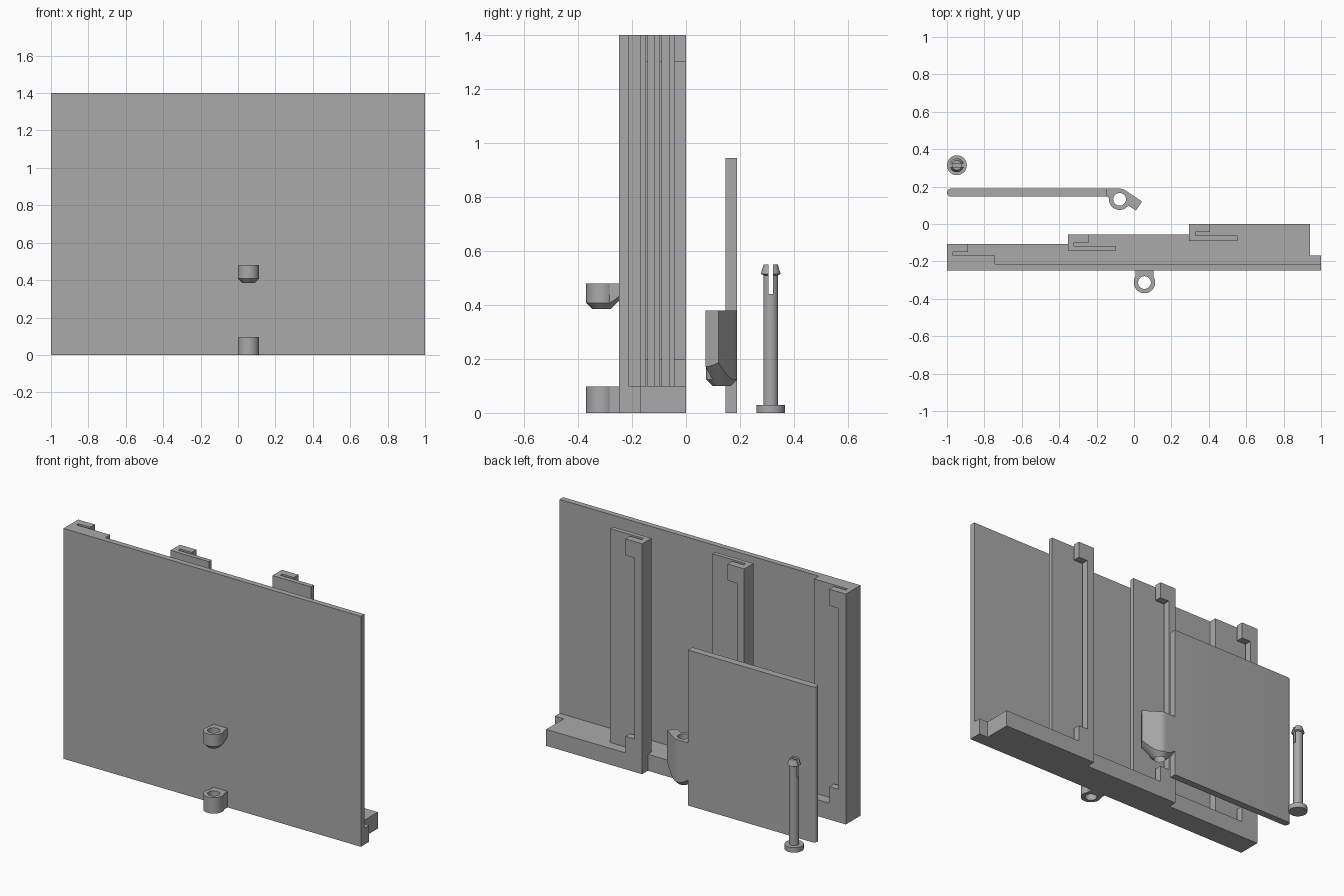
import bpy, bmesh
from math import sin, cos, pi, atan2, hypot
from mathutils import Vector

cube = bpy.data.objects.get("Cube")
if cube:
    bpy.data.objects.remove(cube, do_unlink=True)

grey = bpy.data.materials.new("plain_grey")
grey.use_nodes = True
grey.diffuse_color = (0.4, 0.4, 0.4, 1)
grey.node_tree.nodes["Principled BSDF"].inputs["Base Color"].default_value = (0.4, 0.4, 0.4, 1)


def finish(bm, name, smooth=False):
    """Turn a bmesh into a named, coloured object."""
    bmesh.ops.recalc_face_normals(bm, faces=bm.faces)
    mesh = bpy.data.meshes.new(name)
    bm.to_mesh(mesh)
    bm.free()
    mesh.materials.append(grey)
    ob = bpy.data.objects.new(name, mesh)
    bpy.context.collection.objects.link(ob)
    bpy.ops.object.select_all(action="DESELECT")
    ob.select_set(True)
    bpy.context.view_layer.objects.active = ob
    if smooth:
        bpy.ops.object.shade_smooth_by_angle(angle=0.5)
    return ob


def prism(bm, outline, z0, z1):
    """Extrude a plan outline between two heights."""
    low = [bm.verts.new((x, y, z0)) for x, y in outline]
    high = [bm.verts.new((x, y, z1)) for x, y in outline]
    bm.faces.new(low)
    bm.faces.new(high)
    for i in range(len(low)):
        j = (i + 1) % len(low)
        bm.faces.new((low[i], low[j], high[j], high[i]))


def rect(x0, x1, y0, y1):
    return [(x0, y0), (x1, y0), (x1, y1), (x0, y1)]


def knuckle(name, centre, arms, z0, z1, tapered):
    """Hinge eye with straight arms; a tapered one has a conical underside."""
    radius, bore = 0.057, 0.034
    points, spans = [], []
    for arm in arms:
        corners = [Vector(c) for c in arm]
        for p, q in zip(corners, corners[1:]):
            points += [p.lerp(q, i / 6) for i in range(6)]
        points.append(corners[-1])
        spans.append([atan2(c.y, c.x) for c in (corners[0], corners[-1])])
    for k in range(48):
        a = -pi + k * pi / 24
        if not any(lo - 0.03 < a < hi + 0.03 for lo, hi in spans):
            points.append(Vector((radius * cos(a), radius * sin(a))))
    points.sort(key=lambda p: atan2(p.y, p.x))
    bm = bmesh.new()
    rings = []
    for p in points:
        d = hypot(p.x, p.y)
        inner = p * (bore / d)
        lift = max(0, d - bore) if tapered else 0
        section = ((inner, z0), (p, z0 + lift), (p, z1), (inner, z1))
        rings.append([bm.verts.new((centre[0] + v.x, centre[1] + v.y, z)) for v, z in section])
    for i, ring in enumerate(rings):
        after = rings[(i + 1) % len(rings)]
        for k in range(4):
            m = (k + 1) % 4
            bm.faces.new((ring[k], after[k], after[m], ring[m]))
    return finish(bm, name, True)


# Front panel
FRONT, BACK = -0.248, -0.214
bm = bmesh.new()
prism(bm, rect(-1, 1, FRONT, BACK), 0, 1.4)
finish(bm, "front_panel")

# Stepped base behind the panel
bm = bmesh.new()
prism(bm, [(-1, BACK), (1, BACK), (1, -0.168), (0.94, -0.168), (0.94, 0), (0.295, 0),
           (0.295, -0.055), (-0.353, -0.055), (-0.353, -0.107), (-1, -0.107)], 0, 0.1)
finish(bm, "stepped_base")


# Slotted uprights, with wider lips at the top and bottom
def upright(name, x, front, back):
    def outline(lip):
        s0, s1 = back - 0.062, back - 0.044
        return [(x, front), (x + 0.258, front), (x + 0.258, s0), (x + 0.033, s0),
                (x + 0.033, s1), (x + lip, s1), (x + lip, back), (x, back)]
    bm = bmesh.new()
    for lip, z0, z1 in ((0.112, 0.1, 0.2), (0.05, 0.2, 1.3), (0.112, 1.3, 1.4)):
        prism(bm, outline(lip), z0, z1)
    finish(bm, name)


upright("right_upright", -1, BACK, -0.107)
upright("middle_upright", -0.353, -0.143, -0.055)
upright("left_upright", 0.295, -0.09, 0)

# Hinge eyes on the front panel
neck = [(0.048, 0.03), (0.048, 0.066), (-0.048, 0.066), (-0.048, 0.03)]
knuckle("lower_hinge_eye", (0.056, -0.313), [neck], 0, 0.097, False)
knuckle("upper_hinge_eye", (0.056, -0.313), [neck], 0.385, 0.48, True)

# Swinging flap with a rounded free edge
bm = bmesh.new()
half, mid = 0.0215, 0.1675
edge = [(-1 + half - half * sin(pi * i / 12), mid + half * cos(pi * i / 12)) for i in range(13)]
prism(bm, edge + [(-0.145, mid - half), (-0.145, mid + half)], 0, 0.945)
finish(bm, "flap", True)

# Flap hinge eye with its stop arm
stop_arm = [(0.047, -0.034), (0.087, -0.06), (0.12, -0.012), (0.032, 0.047)]
flap_arm = [(0, 0.057), (-0.068, 0.057), (-0.068, 0.014), (-0.055, 0.014)]
knuckle("flap_hinge_eye", (-0.077, 0.132), [stop_arm, flap_arm], 0.1, 0.38, True)

# Hinge pin, turned from a profile
PX, PY = -0.947, 0.314
bm = bmesh.new()
profile = [(0, 0), (0.053, 0), (0.053, 0.03), (0.0275, 0.03), (0.0275, 0.51),
           (0.037, 0.515), (0.026, 0.55), (0, 0.55)]
verts = [bm.verts.new((PX + r, PY, z)) for r, z in profile]
edges = [bm.edges.new(pair) for pair in zip(verts, verts[1:])]
bmesh.ops.spin(bm, geom=verts + edges, cent=(PX, PY, 0), axis=(0, 0, 1),
               angle=2 * pi, steps=40, use_duplicate=False)
bmesh.ops.remove_doubles(bm, verts=bm.verts, dist=0.0001)
pin = finish(bm, "hinge_pin")

# Slot that splits the pin's barbed tip
bm = bmesh.new()
prism(bm, rect(PX - 0.1, PX + 0.1, PY - 0.009, PY + 0.009), 0.44, 0.6)
cutter = finish(bm, "pin_slot_cutter")
cutter.hide_render = True
bpy.ops.object.select_all(action="DESELECT")
pin.select_set(True)
bpy.context.view_layer.objects.active = pin
cut = pin.modifiers.new("slot", "BOOLEAN")
cut.operation = "DIFFERENCE"
cut.solver = "EXACT"
cut.object = cutter
bpy.ops.object.modifier_apply(modifier=cut.name)
bpy.data.objects.remove(cutter, do_unlink=True)
bpy.ops.object.shade_smooth_by_angle(angle=0.5)
